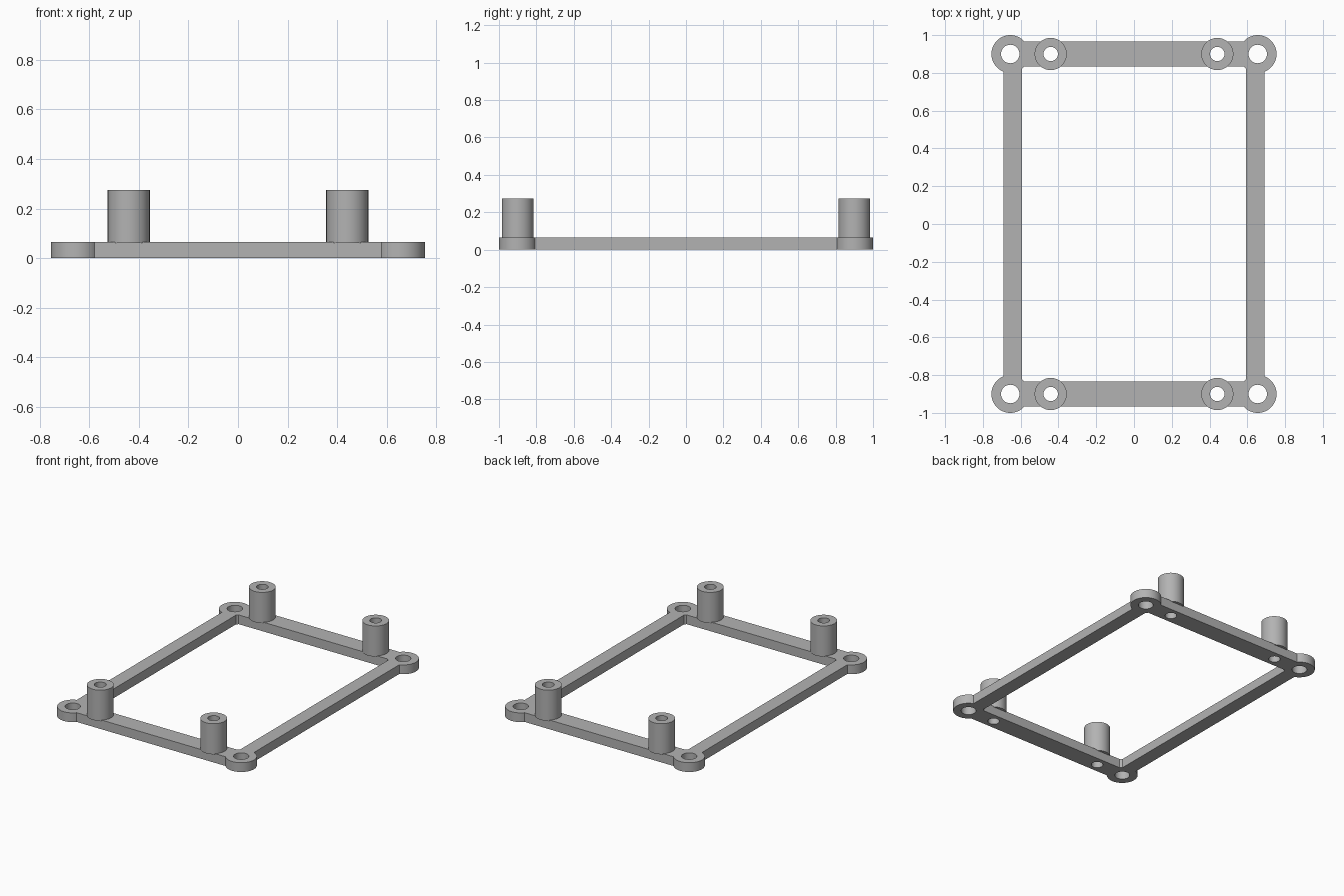
import bpy
import bmesh
from math import cos, sin, tau, radians

if "Cube" in bpy.data.objects:
    bpy.data.objects.remove(bpy.data.objects["Cube"], do_unlink=True)

PLATE = 0.065             # frame thickness
EAR_X, POST_X, END_Y = 0.655, 0.441, 0.9
SIDES = 64

grey = bpy.data.materials.new("plain grey")
grey.use_nodes = True
colour = (0.45, 0.45, 0.45, 1)
grey.diffuse_color = colour
grey.node_tree.nodes["Principled BSDF"].inputs["Base Color"].default_value = colour


def finish(name, bm):
    bmesh.ops.recalc_face_normals(bm, faces=bm.faces)
    mesh = bpy.data.meshes.new(name)
    bm.to_mesh(mesh)
    bm.free()
    mesh.materials.append(grey)
    obj = bpy.data.objects.new(name, mesh)
    bpy.context.collection.objects.link(obj)
    return obj


def prism(name, outline, low, high):
    """Extrude a flat outline between two heights."""
    bm = bmesh.new()
    face = bm.faces.new([bm.verts.new((x, y, low)) for x, y in outline])
    top = bmesh.ops.extrude_face_region(bm, geom=[face])["geom"]
    moved = [v for v in top if isinstance(v, bmesh.types.BMVert)]
    bmesh.ops.translate(bm, verts=moved, vec=(0, 0, high - low))
    return finish(name, bm)


def circle(x, y, radius):
    return [(x + radius * cos(tau * i / SIDES), y + radius * sin(tau * i / SIDES))
            for i in range(SIDES)]


def rectangle(x, y):
    return [(-x, -y), (x, -y), (x, y), (-x, y)]


def combine(target, tool, operation):
    """Apply a boolean and discard the tool."""
    mod = target.modifiers.new(operation, 'BOOLEAN')
    mod.operation, mod.object, mod.solver = operation, tool, 'EXACT'
    bpy.context.view_layer.objects.active = target
    bpy.ops.object.modifier_apply(modifier=mod.name)
    bpy.data.objects.remove(tool, do_unlink=True)


def smooth(obj):
    bpy.ops.object.select_all(action='DESELECT')
    obj.select_set(True)
    bpy.context.view_layer.objects.active = obj
    bpy.ops.object.shade_smooth_by_angle(angle=radians(30))


corners = [(sx, sy) for sx in (-1, 1) for sy in (-1, 1)]

# Rectangular frame with an open middle
frame = prism("frame", rectangle(0.69, 0.965), 0, PLATE)
combine(frame, prism("opening", rectangle(0.592, 0.835), -0.1, 0.2), 'DIFFERENCE')

# Round mounting ears on the corners
for sx, sy in corners:
    ear = prism("ear", circle(sx * EAR_X, sy * END_Y, 0.1), 0, PLATE)
    combine(frame, ear, 'UNION')

# Screw holes through the ears and below the posts
for sx, sy in corners:
    for x, radius in ((EAR_X, 0.049), (POST_X, 0.038)):
        hole = prism("hole", circle(sx * x, sy * END_Y, radius), -0.1, 0.2)
        combine(frame, hole, 'DIFFERENCE')
smooth(frame)

# Hollow standoff posts, wider than the rail they stand on
for sx, sy in corners:
    name = f"{'back' if sy > 0 else 'front'}_{'left' if sx > 0 else 'right'}_post"
    x, y = sx * POST_X, sy * END_Y
    post = prism(name, circle(x, y, 0.085), 0.06, 0.275)
    combine(post, prism("bore", circle(x, y, 0.038), -0.1, 0.4), 'DIFFERENCE')
    smooth(post)
